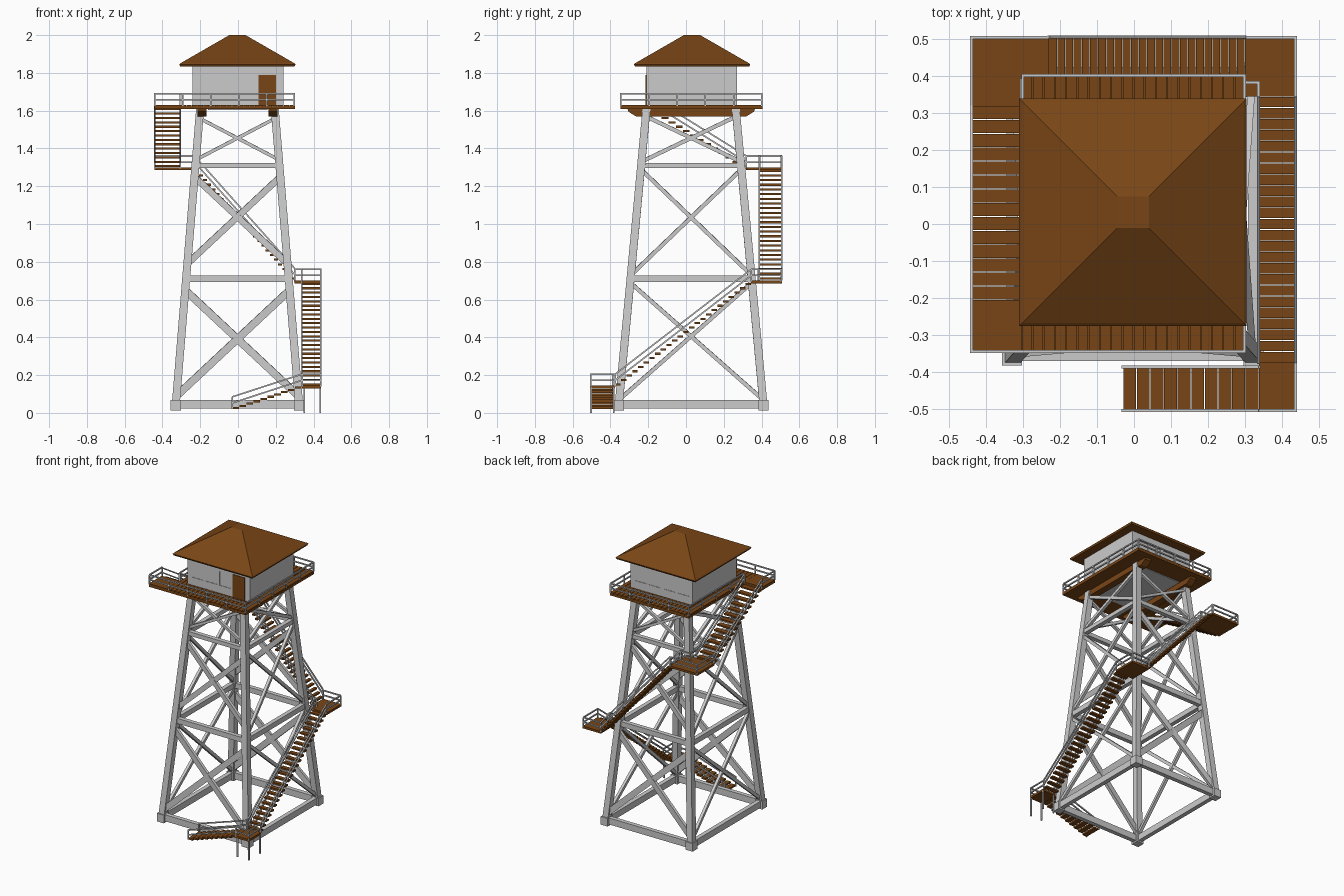
import bpy, bmesh
from mathutils import Vector, Matrix

if "Cube" in bpy.data.objects:
    bpy.data.objects.remove(bpy.data.objects["Cube"])

brown = bpy.data.materials.new("brown_wood")
brown.diffuse_color = (0.19, 0.06, 0.008, 1)
brown.use_nodes = True
brown.node_tree.nodes["Principled BSDF"].inputs["Base Color"].default_value = brown.diffuse_color
white = bpy.data.materials.new("window_white")
white.diffuse_color = (0.9, 0.9, 0.9, 1)
white.use_nodes = True
white.node_tree.nodes["Principled BSDF"].inputs["Base Color"].default_value = white.diffuse_color
CX, CY = -0.003, 0.027   # tower axis


class Part:
    """Collects boxes and beams into one named object."""
    def __init__(self, name, mat=None):
        self.name, self.mat, self.bm = name, mat, bmesh.new()

    def box(self, x0, x1, y0, y1, z0, z1):
        m = Matrix.Translation(((x0 + x1) / 2, (y0 + y1) / 2, (z0 + z1) / 2)) @ \
            Matrix.Diagonal((x1 - x0, y1 - y0, z1 - z0, 1))
        bmesh.ops.create_cube(self.bm, size=1, matrix=m)

    def beam(self, p, q, w, h=None):
        p, q = Vector(p), Vector(q)
        d = q - p
        n = d.normalized()
        ref = Vector((0, 1, 0)) if abs(n.z) > 0.95 else Vector((0, 0, 1))
        s = n.cross(ref).normalized()
        u = s.cross(n)
        rot = Matrix((s, u, n)).transposed().to_4x4()
        if rot.determinant() < 0:
            rot = Matrix((-s, u, n)).transposed().to_4x4()
        m = Matrix.Translation((p + q) / 2) @ rot @ Matrix.Diagonal((w, h or w, d.length, 1))
        bmesh.ops.create_cube(self.bm, size=1, matrix=m)

    def prism(self, loops):
        rings = [[self.bm.verts.new(v) for v in l] for l in loops]
        n = len(rings[0])
        for a, b in zip(rings, rings[1:]):
            for i in range(n):
                self.bm.faces.new((a[i], a[(i + 1) % n], b[(i + 1) % n], b[i]))
        self.bm.faces.new(rings[0][::-1])
        self.bm.faces.new(rings[-1])

    def done(self):
        bmesh.ops.recalc_face_normals(self.bm, faces=self.bm.faces[:])
        me = bpy.data.meshes.new(self.name)
        self.bm.to_mesh(me)
        self.bm.free()
        ob = bpy.data.objects.new(self.name, me)
        bpy.context.collection.objects.link(ob)
        if self.mat:
            me.materials.append(self.mat)


def corner(sx, sy, z):
    t = z / 1.58
    return Vector((CX + sx * (0.33 - 0.13 * t), CY + sy * (0.387 - 0.148 * t), z))


# tower legs
legs = Part("tower_legs")
for sx in (-1, 1):
    for sy in (-1, 1):
        legs.beam(corner(sx, sy, 0.015), corner(sx, sy, 1.61), 0.042)
        c = corner(sx, sy, 0.04)
        legs.box(c.x - .027, c.x + .027, c.y - .027, c.y + .027, 0.012, 0.068)
legs.done()

# horizontal girts and cross braces on the four faces
girts, braces = Part("tower_girts"), Part("cross_braces")
for s in (-1, 1):
    for z, h in ((0.045, 0.045), (0.71, 0.036), (1.31, 0.028)):
        girts.beam(corner(-1, s, z), corner(1, s, z), 0.03, h)
        girts.beam(corner(s, -1, z), corner(s, 1, z), 0.03, h)
    for a, b, h in ((0.09, 0.65, 0.04), (0.79, 1.25, 0.034), (1.34, 1.56, 0.018)):
        braces.beam(corner(-1, s, a), corner(1, s, b), 0.02, h)
        braces.beam(corner(1, s, a), corner(-1, s, b), 0.02, h)
    for a, b in ((0.07, 0.69), (0.73, 1.29), (1.33, 1.57)):
        braces.beam(corner(s, -1, a), corner(s, 1, b), 0.02, 0.021)
        braces.beam(corner(s, 1, a), corner(s, -1, b), 0.02, 0.021)
girts.done()
braces.done()

# joists with tapered ends under the deck
joists = Part("deck_joists", brown)
prof = [(-.31, 1.61), (-.305, 1.595), (-.285, 1.582), (-.265, 1.57),
        (.32, 1.57), (.34, 1.582), (.36, 1.595), (.365, 1.61)]
for x in (-0.19, 0.185):
    joists.prism([[(x + o, y, z) for y, z in prof] for o in (-.024, .024)])
joists.done()

# deck: slab with planks, plus the arrival bay at front left
deck = Part("deck", brown)
deck.box(-.305, .302, -.348, .405, 1.608, 1.622)
for i in range(20):
    x = -.305 + i * .03035
    deck.box(x + .0015, x + .029, -.348, .405, 1.622, 1.63)
deck.box(-.443, -.304, -.348, -.205, 1.608, 1.63)
deck.done()
floor = Part("cabin_floor")
floor.box(-.16, .155, -.2, .26, 1.604, 1.608)
floor.done()

# railings: posts, top rail and middle rail along a path
rails = Part("railings")


def railing(pts, h=0.065, step=0.2):
    for p, q in zip(pts, pts[1:]):
        p, q = Vector(p), Vector(q)
        for f in (0.5, 1):
            o = Vector((0, 0, h * f))
            rails.beam(p + o, q + o, 0.008)
        n = max(1, round((q - p).length / step))
        for i in range(n + 1):
            c = p.lerp(q, i / n)
            rails.beam(c, c + Vector((0, 0, h)), 0.008)


Z = 1.625
railing([(-.44, -.205, Z), (-.44, -.345, Z), (.299, -.345, Z), (.299, .402, Z),
         (-.301, .402, Z), (-.301, -.205, Z)], step=0.15)

# stair landings
landings = Part("stair_landings", brown)
landings.box(.338, .44, -.508, -.375, .13, .145)
landings.box(.3, .44, .345, .508, .685, .70)
landings.box(-.442, -.23, .318, .508, 1.285, 1.30)
landings.done()
railing([(.34, -.505, .14), (.437, -.505, .14), (.437, -.375, .14)])
railing([(.437, .345, .695), (.437, .505, .695), (.30, .505, .695)])
railing([(.337, .345, .695), (.337, .383, .695), (.30, .383, .695)])
railing([(-.44, .32, 1.295), (-.44, .505, 1.295), (-.235, .505, 1.295)])
railing([(-.305, .32, 1.295), (-.305, .39, 1.295), (-.235, .39, 1.295)])

# posts under the lowest landing
posts = Part("landing_posts")
for x, y in ((.35, -.503), (.436, -.503), (.436, -.382), (.35, -.382)):
    posts.beam((x, y, 0), (x, y, .135), 0.009)
posts.done()

# stair flights: open treads with a sloped handrail on both sides
treads = Part("stair_treads", brown)


def flight(a, b, width, n):
    a, b = Vector(a), Vector(b)
    d = b - a
    run = Vector((d.x, d.y, 0))
    side = Vector((-run.y, run.x, 0)).normalized() * (width / 2)
    for i in range(n):
        c = a + d * ((i + 0.5) / n)
        hx = abs(run.x) / n * 0.47 + abs(side.x)
        hy = abs(run.y) / n * 0.47 + abs(side.y)
        treads.box(c.x - hx, c.x + hx, c.y - hy, c.y + hy, c.z - .006, c.z + .005)
    for s in (side, -side):
        railing([a + s, b + s], step=2)


flight((-.03, -.446, .02), (.338, -.446, .14), .118, 10)
flight((.387, -.375, .14), (.387, .345, .695), .1, 24)
flight((.30, .447, .70), (-.23, .447, 1.295), .118, 24)
flight((-.373, .32, 1.295), (-.373, -.205, 1.62), .134, 14)
treads.done()
rails.done()

# cabin: core walls, sill band, head band, corner posts and mullions
X0, X1, Y0, Y1 = -.24, .24, -.21, .27
walls = Part("cabin_walls")
walls.box(X0 + .006, X1 - .006, Y0 + .006, Y1 - .006, 1.625, 1.845)
walls.box(X0, X1, Y0, Y1, 1.625, 1.685)
walls.box(X0, X1, Y0, Y1, 1.78, 1.845)
edges = [-.24, -.212, -.122, -.104, -.014, .006, .096, .11, .2, .24]
panes = Part("window_panes", white)
for k in range(0, 10, 2):
    a, b = edges[k], edges[k + 1]
    walls.box(a, b, Y0, Y1, 1.685, 1.78) if k in (0, 8) else None
for k in range(0, 9, 2):
    a, b = edges[k], edges[k + 1]
    for y in (Y0, Y1):
        o = .006 if y == Y0 else -.006
        walls.box(a, b, min(y, y + o), max(y, y + o), 1.685, 1.78)
    for x in (X0, X1):
        o = .006 if x == X0 else -.006
        walls.box(min(x, x + o), max(x, x + o), a + .03, b + .03, 1.685, 1.78)
for k in range(1, 8, 2):
    a, b = edges[k], edges[k + 1]
    if k < 7:
        panes.box(a, b, Y0 + .003, Y0 + .007, 1.685, 1.78)
    panes.box(a, b, Y1 - .007, Y1 - .003, 1.685, 1.78)
    panes.box(X0 + .003, X0 + .007, a + .03, b + .03, 1.685, 1.78)
    panes.box(X1 - .007, X1 - .003, a + .03, b + .03, 1.685, 1.78)
walls.done()
panes.done()
door = Part("cabin_door", brown)
door.box(.108, .2, Y0 - .004, Y0 + .01, 1.628, 1.79)
door.done()


# hipped roof with a small flat top
def square(h, z):
    return [(-.003 + sx * h, .032 + sy * h, z) for sx, sy in ((-1, -1), (1, -1), (1, 1), (-1, 1))]


roof = Part("hip_roof", brown)
roof.prism([square(.302, 1.833), square(.308, 1.845), square(.3, 1.852), square(.043, 2.0)])
roof.done()
